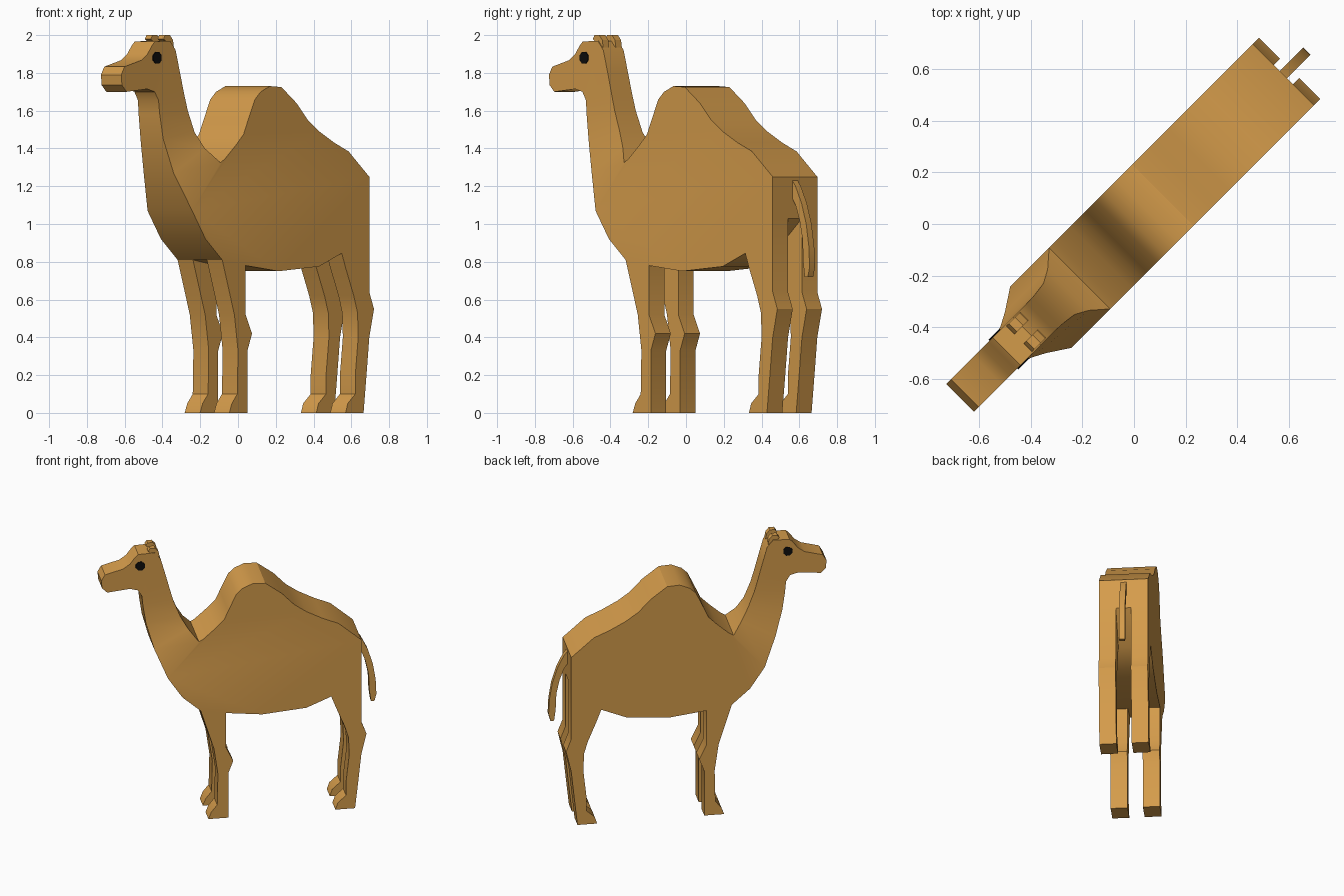
import bpy, bmesh, math

if "Cube" in bpy.data.objects:
    bpy.data.objects.remove(bpy.data.objects["Cube"])

R = math.sqrt(0.5)


def material(name, col):
    m = bpy.data.materials.new(name)
    m.diffuse_color = (*col, 1)
    m.use_nodes = True
    m.node_tree.nodes["Principled BSDF"].inputs["Base Color"].default_value = m.diffuse_color
    return m


TAN = material("tan hide", (0.66, 0.33, 0.07))
BLACK = material("black eye", (0.004, 0.004, 0.004))


def pos(s, t, z):
    """s runs nose to tail along the diagonal, t is sideways."""
    return ((s + t) * R, (s - t) * R, z)


def solid(name, outline, sides, mat, smooth=True):
    """outline: (s, z, t_low, t_high); sides: index lists forming the flanks."""
    bm = bmesh.new()
    a = [bm.verts.new(pos(s, lo, z)) for s, z, lo, hi in outline]
    b = [bm.verts.new(pos(s, hi, z)) for s, z, lo, hi in outline]
    n = len(outline)
    for i in range(n):
        j = (i + 1) % n
        bm.faces.new((a[i], a[j], b[j], b[i]))
    for f in sides:
        bm.faces.new([a[i] for i in f])
        bm.faces.new([b[i] for i in reversed(f)])
    bmesh.ops.recalc_face_normals(bm, faces=bm.faces)
    me = bpy.data.meshes.new(name)
    bm.to_mesh(me)
    bm.free()
    me.materials.append(mat)
    ob = bpy.data.objects.new(name, me)
    bpy.context.collection.objects.link(ob)
    if smooth:
        bpy.ops.object.select_all(action='DESELECT')
        ob.select_set(True)
        bpy.context.view_layer.objects.active = ob
        bpy.ops.object.shade_smooth_by_angle(angle=math.radians(30))
    return ob


def slab(name, profile, t0, t1, mat=TAN, smooth=True):
    return solid(name, [(s, z, t0, t1) for s, z in profile],
                 [list(range(len(profile)))], mat, smooth)


def pair(name, profile, t0, t1, mat=TAN, smooth=True):
    slab(name + "_right", profile, t0, t1, mat, smooth)
    slab(name + "_left", profile, -t1, -t0, mat, smooth)


# Body, neck and head: trunk outline, neck rows (front, back, half width), head outline
W = 0.167
hump_and_belly = [(-.265, 1.345), (-.18, 1.42), (-.125, 1.475), (-.096, 1.54),
                  (-.04, 1.66), (.003, 1.70), (.073, 1.73), (.158, 1.725),
                  (.271, 1.64), (.356, 1.55), (.441, 1.49), (.554, 1.43),
                  (.66, 1.385), (.816, 1.25), (.816, 1.03), (.61, .845),
                  (.44, .775), (.137, .75), (-.11, .78), (-.285, .81), (-.41, .92)]
rows = [((-.51, 1.07), (-.297, 1.325), W), ((-.594, 1.27), (-.36, 1.40), .112),
        ((-.645, 1.45), (-.41, 1.485), .085), ((-.665, 1.58), (-.455, 1.60), .079),
        ((-.672, 1.655), (-.478, 1.68), .077)]
head = [(-.70, 1.70), (-.755, 1.715), (-.91, 1.70), (-.945, 1.735), (-.95, 1.79),
        (-.925, 1.833), (-.80, 1.867), (-.753, 1.90), (-.72, 1.945), (-.697, 1.966),
        (-.585, 1.97), (-.543, 1.92), (-.51, 1.80)]
H = .076
pts = [(s, z, -W, W) for s, z in hump_and_belly]
nt, nr, nh = len(pts), len(rows), len(head)
pts += [(*f, -w, w) for f, b, w in rows]
pts += [(s, z, -H, H) for s, z in head]
pts += [(*b, -w, w) for f, b, w in reversed(rows)]
last = len(pts) - 1
flanks = [list(range(nt + 1)) + [last]]
flanks += [[nt + i, nt + i + 1, last - i - 1, last - i] for i in range(nr - 1)]
flanks.append(list(range(nt + nr - 1, nt + nr + nh + 1)))
solid("body", pts, flanks, TAN)

# Legs
pair("front_leg", [(-.285, .81), (-.194, .52), (-.167, .33), (-.172, .10),
                   (-.213, .05), (-.232, 0), (-.096, 0), (-.096, .33),
                   (-.062, .42), (-.11, .52), (-.11, .78)], .052, W)
pair("hind_leg", [(.61, .845), (.64, .765), (.70, .62), (.728, .53), (.733, .40),
                  (.711, .20), (.711, .10), (.655, .05), (.638, 0), (.773, 0),
                  (.795, .20), (.816, .40), (.851, .55), (.816, .64),
                  (.816, 1.03)], .052, W)

# Tail
slab("tail", [(.80, 1.25), (.84, 1.20), (.885, 1.11), (.92, 1.0), (.94, .88), (.945, .77),
              (.932, .72), (.908, .72), (.897, .80), (.892, .92), (.87, 1.02),
              (.84, 1.10), (.80, 1.16)], -.02, .02)

# Ears
pair("ear", [(-.60, 1.96), (-.628, 1.98), (-.615, 2.0), (-.58, 2.0), (-.557, 1.975),
             (-.55, 1.935), (-.58, 1.94)], .025, .07)

# Eyes
eye = [(-.684 + .033 * math.cos(a), 1.88 + .034 * math.sin(a))
       for a in (math.radians(22.5 + 45 * k) for k in range(8))]
pair("eye", eye, .0755, .082, BLACK, False)
